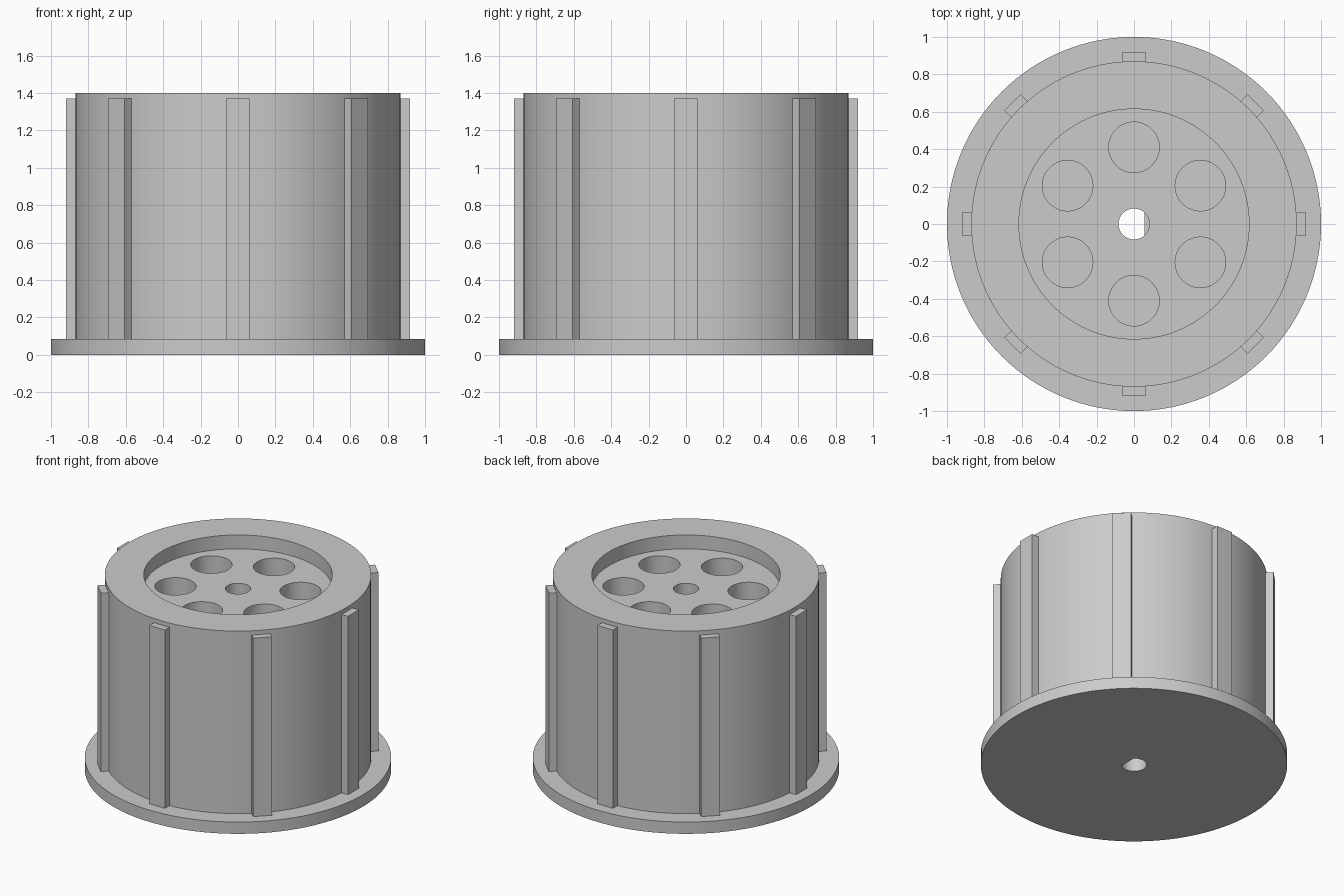
import bpy
import bmesh
from math import cos, sin, pi, acos
from mathutils import Matrix

cube = bpy.data.objects.get("Cube")
if cube:
    bpy.data.objects.remove(cube, do_unlink=True)

FLANGE_TOP, BODY_TOP, FLOOR = 0.085, 1.4, 1.3
BODY_R, RECESS_R, BORE_R = 0.87, 0.615, 0.083

grey = bpy.data.materials.new("plain_grey")
grey.use_nodes = True
colour = (0.6, 0.6, 0.6, 1)
grey.diffuse_color = colour
grey.node_tree.nodes["Principled BSDF"].inputs["Base Color"].default_value = colour


def make_object(name, bm):
    bmesh.ops.recalc_face_normals(bm, faces=bm.faces)
    mesh = bpy.data.meshes.new(name)
    bm.to_mesh(mesh)
    bm.free()
    mesh.materials.append(grey)
    obj = bpy.data.objects.new(name, mesh)
    bpy.context.collection.objects.link(obj)
    return obj


def lathe(name, profile, steps):
    bm = bmesh.new()
    verts = [bm.verts.new((r, 0, z)) for r, z in profile]
    edges = [bm.edges.new(pair) for pair in zip(verts, verts[1:])]
    bmesh.ops.spin(bm, geom=verts + edges, cent=(0, 0, 0), axis=(0, 0, 1),
                   angle=2 * pi, steps=steps)
    bmesh.ops.remove_doubles(bm, verts=bm.verts, dist=1e-5)
    return make_object(name, bm)


def prism(name, outline, z0, z1):
    bm = bmesh.new()
    face = bm.faces.new([bm.verts.new((x, y, z0)) for x, y in outline])
    top = bmesh.ops.extrude_face_region(bm, geom=[face])["geom"]
    moved = [v for v in top if isinstance(v, bmesh.types.BMVert)]
    bmesh.ops.translate(bm, verts=moved, vec=(0, 0, z1 - z0))
    return make_object(name, bm)


def circle(cx, cy, r, n):
    return [(cx + r * cos(2 * pi * i / n), cy + r * sin(2 * pi * i / n))
            for i in range(n)]


def select_only(obj):
    bpy.ops.object.select_all(action='DESELECT')
    obj.select_set(True)
    bpy.context.view_layer.objects.active = obj


def cut(target, cutter):
    cutter.hide_render = True
    mod = target.modifiers.new("cut", 'BOOLEAN')
    mod.operation = 'DIFFERENCE'
    mod.solver = 'EXACT'
    mod.object = cutter
    select_only(target)
    bpy.ops.object.modifier_apply(modifier=mod.name)
    bpy.data.objects.remove(cutter, do_unlink=True)


# Drum with base flange and recessed top
drum = lathe("flanged_drum", [
    (0, 0), (1, 0), (1, FLANGE_TOP), (BODY_R, FLANGE_TOP), (BODY_R, BODY_TOP),
    (RECESS_R, BODY_TOP), (RECESS_R, FLOOR), (0, FLOOR)], 128)

# Ring of six blind holes
for i in range(6):
    a = pi / 2 + i * pi / 3
    cut(drum, prism("hole_cutter", circle(0.41 * cos(a), 0.41 * sin(a), 0.135, 48),
                    FLANGE_TOP, BODY_TOP))

# Central through bore
cut(drum, prism("bore_cutter", circle(0, 0, BORE_R, 48), -0.1, BODY_TOP))
select_only(drum)
bpy.ops.object.shade_smooth_by_angle(angle=pi / 6)

# Flat on the lower part of the bore, for a keyed shaft
half = acos(0.055 / BORE_R)
segment = [(BORE_R * cos(half * k / 6), BORE_R * sin(half * k / 6))
           for k in range(-6, 7)]
prism("bore_flat", segment, 0, 0.6)

# Eight upright ribs around the drum
for i in range(8):
    rib = prism("rib_%d" % (i + 1),
                [(0.855, -0.062), (0.92, -0.062), (0.92, 0.062), (0.855, 0.062)],
                FLANGE_TOP, 1.37)
    rib.data.transform(Matrix.Rotation(i * pi / 4, 4, 'Z'))
